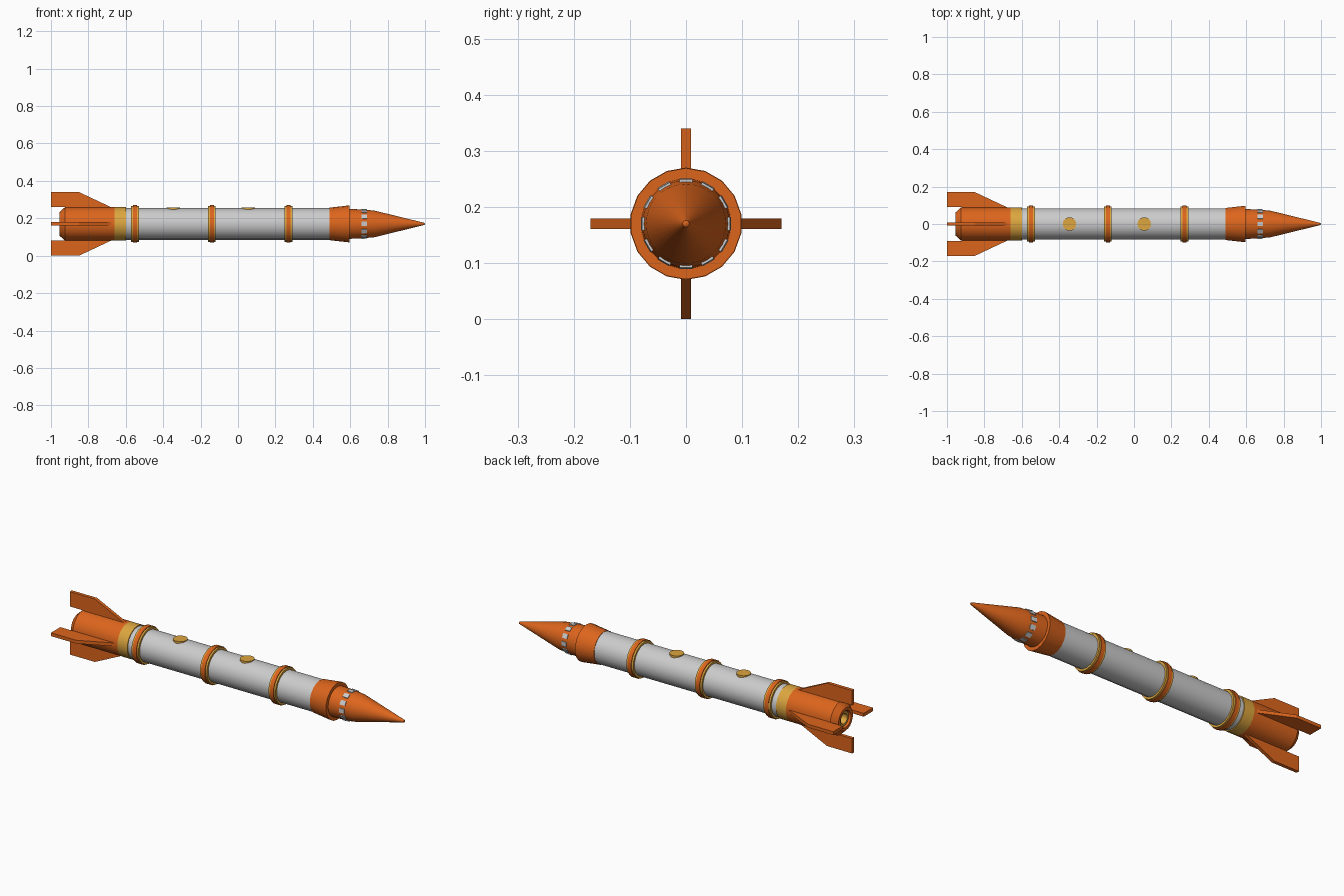
import bpy, bmesh, math
from mathutils import Matrix, Vector

if "Cube" in bpy.data.objects:
    bpy.data.objects.remove(bpy.data.objects["Cube"])

CZ = 0.17  # height of the long axis


def material(name, col):
    m = bpy.data.materials.new(name)
    m.diffuse_color = (*col, 1)
    m.use_nodes = True
    m.node_tree.nodes["Principled BSDF"].inputs["Base Color"].default_value = m.diffuse_color
    return m


ORANGE = material("orange", (0.72, 0.13, 0.012))
GOLD = material("gold", (0.72, 0.38, 0.05))


def finish(name, bm, mat=None, smooth=True):
    bmesh.ops.remove_doubles(bm, verts=bm.verts, dist=1e-5)
    bmesh.ops.recalc_face_normals(bm, faces=bm.faces)
    me = bpy.data.meshes.new(name)
    bm.to_mesh(me)
    bm.free()
    ob = bpy.data.objects.new(name, me)
    bpy.context.collection.objects.link(ob)
    if mat:
        me.materials.append(mat)
    if smooth:
        bpy.ops.object.select_all(action='DESELECT')
        ob.select_set(True)
        bpy.context.view_layer.objects.active = ob
        bpy.ops.object.shade_smooth_by_angle(angle=math.radians(25))
    return ob


def lathe(name, profile, mat=None, n=18):
    """Revolve (x, radius) points around the long axis."""
    bm = bmesh.new()
    vs = [bm.verts.new((x, 0, CZ + r)) for x, r in profile]
    es = [bm.edges.new(p) for p in zip(vs, vs[1:])]
    bmesh.ops.spin(bm, geom=vs + es, cent=(0, 0, CZ), axis=(1, 0, 0),
                   angle=math.tau, steps=n, use_merge=True)
    return finish(name, bm, mat)


def band(name, x0, x1, r, mat=None):
    return lathe(name, [(x0, 0), (x0, r), (x1, r), (x1, 0)], mat)


# Body tube and gold band
band("body_tube", -0.61, 0.50, 0.085)
band("tail_band", -0.66, -0.60, 0.09, GOLD)

# Tail section with recessed nozzle
lathe("tail_section", [(-0.66, 0), (-0.66, 0.09), (-0.925, 0.09), (-0.955, 0.062),
                       (-0.955, 0.046), (-0.915, 0.042), (-0.915, 0)], ORANGE)
lathe("nozzle_ring", [(-0.91, 0.04), (-0.945, 0.04), (-0.945, 0.028),
                      (-0.91, 0.022)], GOLD)

# Raised body rings: orange core over gold edges
for i, x in enumerate((-0.55, -0.14, 0.27)):
    band(f"ring_edge_{i}", x - 0.021, x + 0.021, 0.096, GOLD)
    band(f"ring_core_{i}", x - 0.011, x + 0.011, 0.1, ORANGE)

# Flared collar and nose cone
lathe("nose_collar", [(0.49, 0), (0.49, 0.087), (0.595, 0.099), (0.595, 0)], ORANGE)
lathe("nose_cone", [(0.59, 0), (0.59, 0.08), (0.66, 0.0775), (0.73, 0.071),
                    (0.995, 0.006), (1.0, 0)], ORANGE, 36)

# Small windows around the nose
for i in range(12):
    bm = bmesh.new()
    bmesh.ops.create_cube(bm, size=1, matrix=Matrix.Translation((0, 0, CZ))
                          @ Matrix.Rotation(i * math.tau / 12, 4, 'X')
                          @ Matrix.Translation((0.675, 0, 0.074))
                          @ Matrix.Rotation(math.radians(4), 4, 'Y')
                          @ Matrix.Diagonal((0.03, 0.024, 0.011, 1)))
    finish(f"nose_window_{i}", bm, smooth=False)

# Top portholes
for i, x in enumerate((-0.345, 0.055)):
    bm = bmesh.new()
    bmesh.ops.create_cone(bm, cap_ends=True, segments=20, radius1=0.036, radius2=0.036,
                          depth=0.016, matrix=Matrix.Translation((x, 0, CZ + 0.08)))
    finish(f"porthole_{i}", bm, GOLD)

# Four tail fins
FIN = [(-1, 0.09), (-1, 0.17), (-0.85, 0.17), (-0.68, 0.09), (-0.68, 0.07),
       (-0.92, 0.07), (-0.92, 0.09)]
for i in range(4):
    bm = bmesh.new()
    f = bm.faces.new([bm.verts.new((x, -0.009, r)) for x, r in FIN])
    ext = bmesh.ops.extrude_face_region(bm, geom=[f])
    bmesh.ops.translate(bm, vec=Vector((0, 0.018, 0)),
                        verts=[v for v in ext["geom"] if isinstance(v, bmesh.types.BMVert)])
    bm.transform(Matrix.Translation((0, 0, CZ)) @ Matrix.Rotation(i * math.pi / 2, 4, 'X'))
    finish(f"tail_fin_{i}", bm, ORANGE, smooth=False)
